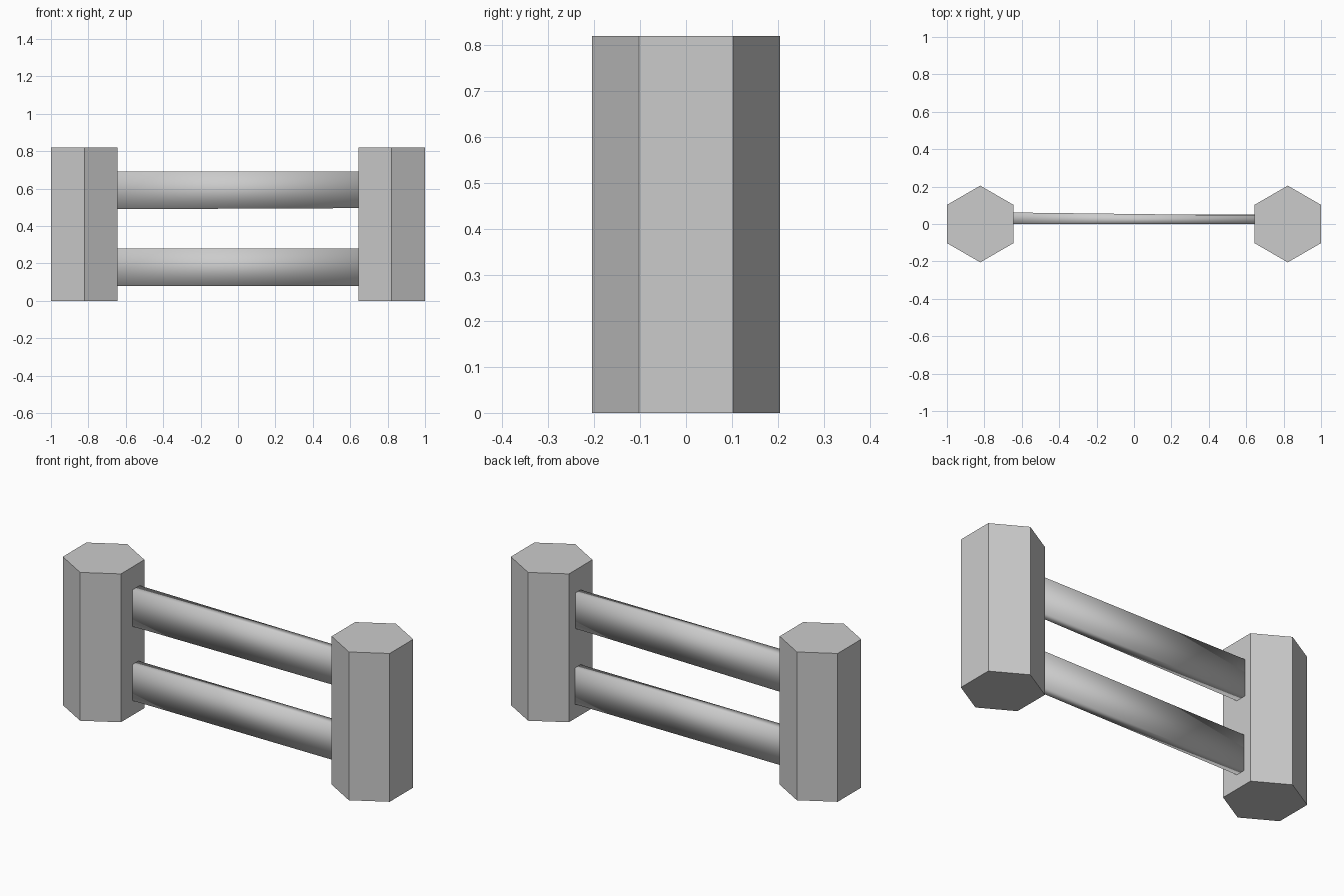
import bpy, bmesh, math

if "Cube" in bpy.data.objects:
    bpy.data.objects.remove(bpy.data.objects["Cube"])

# Hexagonal posts, corners pointing front and back
def post(name, x):
    bpy.ops.mesh.primitive_cylinder_add(vertices=6, radius=0.205, depth=0.82,
                                        location=(x, 0, 0.41))
    ob = bpy.context.object
    ob.name = name

# Hand-hewn plank rails, slightly tapering to the right, softly shaded
def rail(name, z0, z1, back_left, back_right, skew):
    bm = bmesh.new()
    bmesh.ops.create_cube(bm, size=1)
    for v in bm.verts:
        right = v.co.x > 0
        back = (back_right if right else back_left) if v.co.y > 0 else 0.0
        z = z1 if v.co.z > 0 else z0 + (skew if right else 0)
        v.co = (0.69 if right else -0.69, back, z)
    me = bpy.data.meshes.new(name)
    bm.to_mesh(me)
    bm.free()
    for p in me.polygons:
        p.use_smooth = True
    ob = bpy.data.objects.new(name, me)
    bpy.context.collection.objects.link(ob)

post("left_post", -0.822)
post("right_post", 0.822)
rail("lower_rail", 0.08, 0.28, 0.052, 0.05, 0.0)
rail("upper_rail", 0.49, 0.693, 0.062, 0.045, 0.006)
